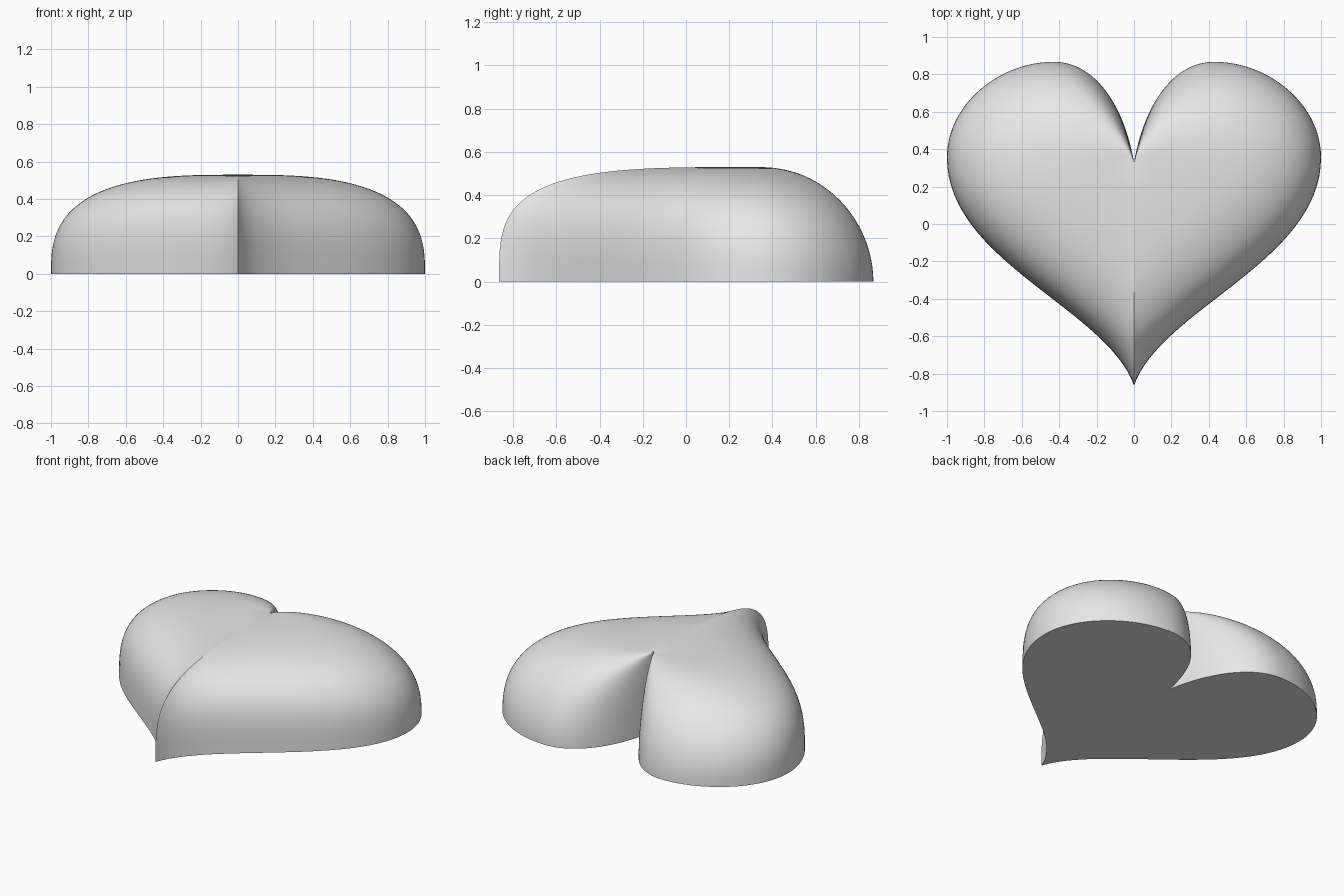
import bpy
import bmesh
import math
from mathutils import Vector
from mathutils.geometry import interpolate_bezier

cube = bpy.data.objects.get("Cube")
if cube:
    bpy.data.objects.remove(cube, do_unlink=True)

HEIGHT = 0.53
STEPS = 32      # outline points per curve
RINGS = 40      # rings from the base to the crown
CROWN = Vector((0, 0.33))

# Half outline: cleft -> lobe top -> widest side -> tip
CURVES = [
    [(0, 0.33), (0.05, 0.62), (0.2, 0.867), (0.43, 0.867)],
    [(0.43, 0.867), (0.72, 0.867), (1, 0.64), (1, 0.355)],
    [(1, 0.355), (1, -0.2), (0.14, -0.455), (0, -0.865)],
]
half = []
for curve in CURVES:
    points = interpolate_bezier(*[Vector(p) for p in curve], STEPS + 1)
    half += [Vector(p[:2]) for p in points[:-1]]
half.append(Vector(CURVES[-1][-1]))

# Full closed outline, the mirrored half skipping the shared cleft and tip
outline = half + [Vector((-p.x, p.y)) for p in reversed(half[1:-1])]


def roundness(offset):
    """Exponent of the dome profile: fuller to the tip, rounder on the lobes."""
    s = offset.y / offset.length if offset.length > 1e-5 else 1
    return 2.85 - 0.95 * s - 0.2 * s * s


# Domed body: every outline point sweeps a rounded profile up to the crown
bm = bmesh.new()
rings = []
for j in range(RINGS):
    angle = j / RINGS * math.pi / 2
    ring = []
    for p in outline:
        offset = p - CROWN
        power = 2 / roundness(offset)
        xy = CROWN + offset * math.cos(angle) ** power
        ring.append(bm.verts.new((xy.x, xy.y, HEIGHT * math.sin(angle) ** power)))
    rings.append(ring)
apex = bm.verts.new((CROWN.x, CROWN.y, HEIGHT))

count = len(outline)
for i in range(count):
    k = (i + 1) % count
    for low, high in zip(rings, rings[1:]):
        bm.faces.new((low[i], low[k], high[k], high[i]))
    bm.faces.new((rings[-1][i], rings[-1][k], apex))

# Flat underside
bm.faces.new(rings[0])
bmesh.ops.recalc_face_normals(bm, faces=bm.faces)

mesh = bpy.data.meshes.new("heart_body")
bm.to_mesh(mesh)
bm.free()
heart = bpy.data.objects.new("heart_body", mesh)
bpy.context.collection.objects.link(heart)

# Light grey material
grey = bpy.data.materials.new("light_grey")
grey.use_nodes = True
colour = (0.8, 0.8, 0.8, 1)
grey.diffuse_color = colour
grey.node_tree.nodes["Principled BSDF"].inputs["Base Color"].default_value = colour
mesh.materials.append(grey)

# Smooth dome with a sharp base edge, cleft and tip ridge
bpy.ops.object.select_all(action="DESELECT")
heart.select_set(True)
bpy.context.view_layer.objects.active = heart
bpy.ops.object.shade_smooth_by_angle(angle=math.radians(30))
